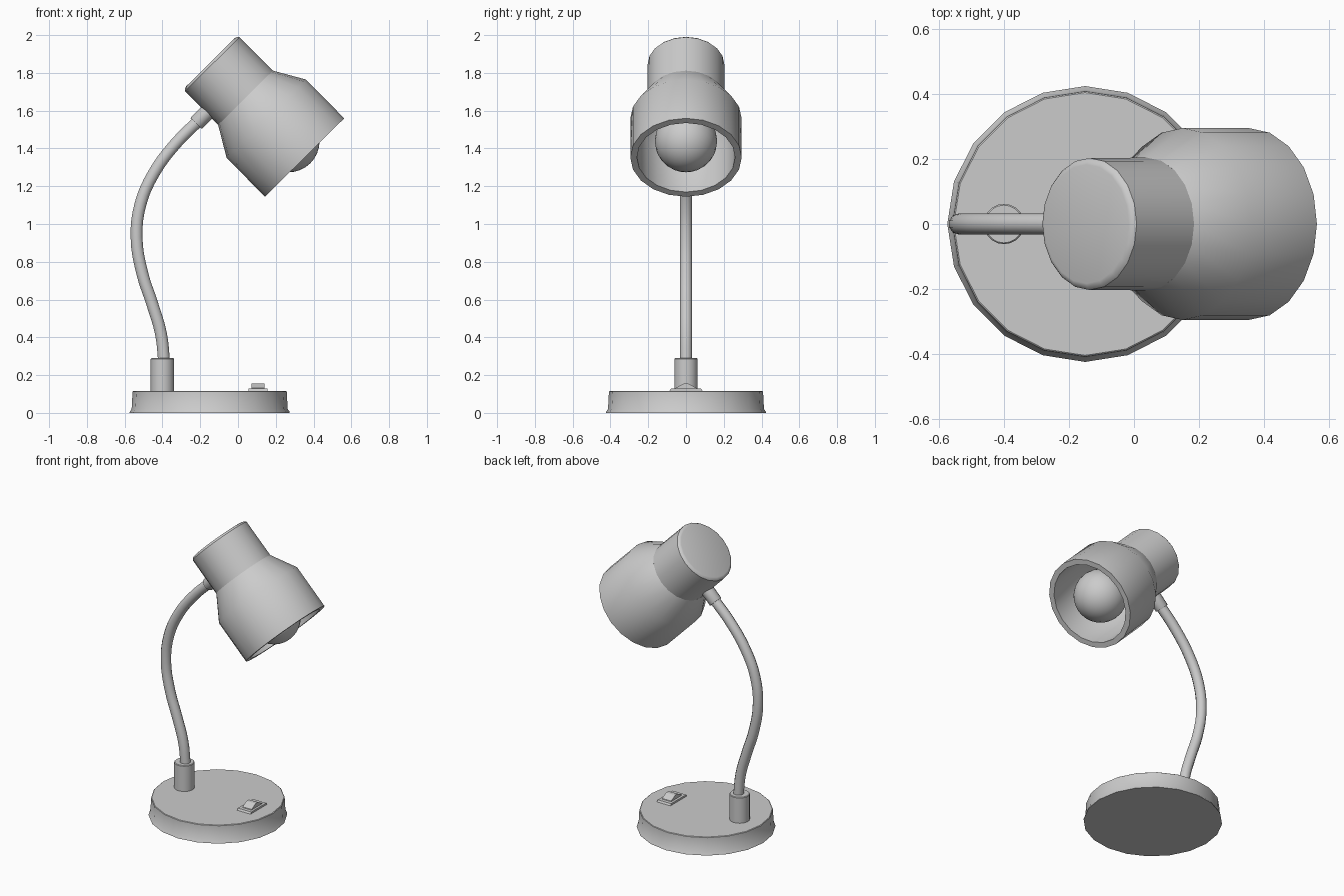
import bpy, bmesh, math
from mathutils import Matrix, Vector

if "Cube" in bpy.data.objects:
    bpy.data.objects.remove(bpy.data.objects["Cube"])

SIDES = 20


def finish(name, bm, matrix=None, smooth=True):
    """Turn a bmesh into a named object."""
    bmesh.ops.remove_doubles(bm, verts=bm.verts, dist=1e-5)
    bmesh.ops.recalc_face_normals(bm, faces=bm.faces)
    mesh = bpy.data.meshes.new(name)
    bm.to_mesh(mesh)
    bm.free()
    ob = bpy.data.objects.new(name, mesh)
    bpy.context.collection.objects.link(ob)
    if matrix:
        ob.matrix_world = matrix
    if smooth:
        bpy.ops.object.select_all(action='DESELECT')
        ob.select_set(True)
        bpy.context.view_layer.objects.active = ob
        bpy.ops.object.shade_smooth_by_angle(angle=math.radians(35))
    return ob


def lathe(name, profile, matrix, closed=False, sides=SIDES):
    """Revolve (radius, height) points round the local z axis."""
    bm = bmesh.new()
    vs = [bm.verts.new((r, 0, h)) for r, h in profile]
    pairs = list(zip(vs, vs[1:])) + ([(vs[-1], vs[0])] if closed else [])
    edges = [bm.edges.new(p) for p in pairs]
    bmesh.ops.spin(bm, geom=vs + edges, cent=(0, 0, 0), axis=(0, 0, 1),
                   angle=math.tau, steps=sides, use_merge=True)
    return finish(name, bm, matrix)


def extrude_x(name, outline, x0, x1):
    """Extrude a (y, z) outline along x."""
    bm = bmesh.new()
    face = bm.faces.new([bm.verts.new((x0, y, z)) for y, z in outline])
    new = bmesh.ops.extrude_face_region(bm, geom=[face])['geom']
    bmesh.ops.translate(bm, vec=(x1 - x0, 0, 0),
                        verts=[v for v in new if isinstance(v, bmesh.types.BMVert)])
    return finish(name, bm, smooth=False)


# Base disc with small foot flange
lathe("base", [(0, 0), (0.424, 0), (0.422, 0.008), (0.413, 0.02),
               (0.408, 0.113), (0.404, 0.116), (0, 0.116)],
      Matrix.Translation((-0.15, 0, 0)))

# Socket that holds the arm
lathe("arm_socket", [(0, 0.11), (0.062, 0.11), (0.062, 0.286), (0.058, 0.29), (0, 0.29)],
      Matrix.Translation((-0.40, 0, 0)))

# Switch plate and rocker
extrude_x("switch_plate", [(-0.088, 0.115), (0.088, 0.115), (0.08, 0.128), (-0.08, 0.128)],
          0.055, 0.155)
extrude_x("switch_rocker", [(-0.06, 0.12), (0.06, 0.12), (0.055, 0.132),
                            (0.012, 0.155), (-0.012, 0.155), (-0.055, 0.132)],
          0.072, 0.140)

# Curved gooseneck arm
path = [(-0.39, 0.26), (-0.408, 0.42), (-0.455, 0.58), (-0.507, 0.74), (-0.537, 0.93),
        (-0.515, 1.11), (-0.445, 1.27), (-0.335, 1.42), (-0.19, 1.565)]
curve = bpy.data.curves.new("arm", 'CURVE')
curve.dimensions = '3D'
curve.bevel_depth = 0.033
curve.bevel_resolution = 3
curve.resolution_u = 4
curve.use_fill_caps = True
spline = curve.splines.new('BEZIER')
spline.bezier_points.add(len(path) - 1)
for p, (x, z) in zip(spline.bezier_points, path):
    p.co = (x, 0, z)
    p.handle_left_type = p.handle_right_type = 'AUTO'
bpy.context.collection.objects.link(bpy.data.objects.new("arm", curve))

# Collar joining arm to head
collar_dir = Vector((0.7, 0, 0.71)).to_track_quat('Z', 'Y').to_matrix().to_4x4()
lathe("arm_collar", [(0, 0), (0.04, 0), (0.042, 0.004), (0.042, 0.14), (0, 0.14)],
      Matrix.Translation((-0.222, 0, 1.532)) @ collar_dir, sides=16)

# Head frame: local z runs from the rear cap to the opening
head = Matrix.Translation((-0.146, 0, 1.856)) @ Matrix.Rotation(math.radians(135.3), 4, 'Y')

# Lamp housing with softly rounded cap
lathe("lamp_housing", [(0, 0), (0.183, 0), (0.195, 0.004), (0.203, 0.014),
                       (0.204, 0.28), (0, 0.28)], head)

# Hollow shade with thick rim
lathe("lamp_shade", [(0.204, 0.264), (0.295, 0.42), (0.295, 0.709),
                     (0.260, 0.709), (0.260, 0.43), (0.185, 0.275)], head, closed=True)

# Bulb and its holder
bm = bmesh.new()
bmesh.ops.create_uvsphere(bm, u_segments=24, v_segments=16, radius=0.165)
finish("bulb", bm, head @ Matrix.Translation((0, 0, 0.587)))
lathe("bulb_holder", [(0, 0.27), (0.085, 0.27), (0.085, 0.46), (0, 0.46)], head)
